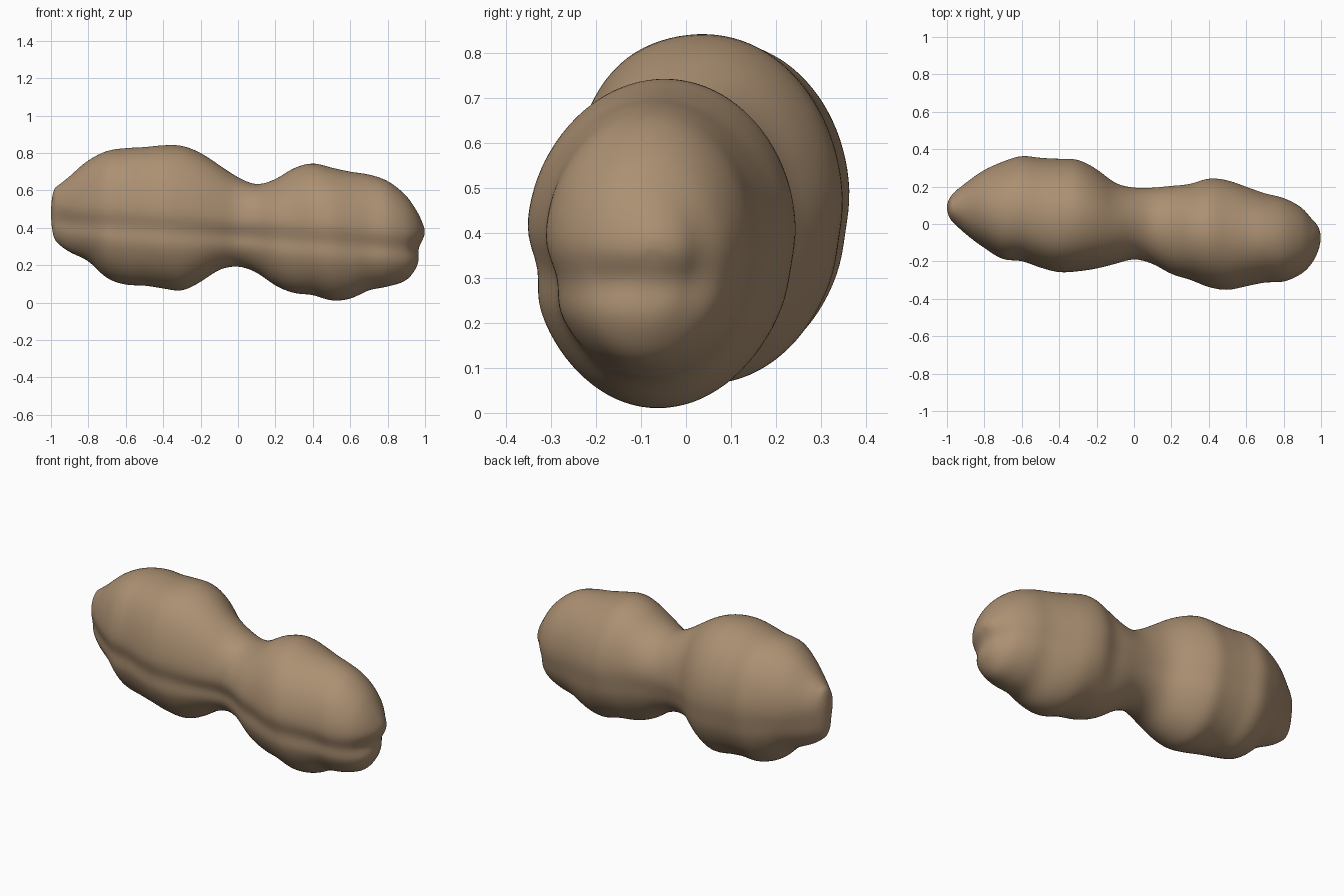
import bpy, bmesh, math

if "Cube" in bpy.data.objects:
    bpy.data.objects.remove(bpy.data.objects["Cube"])

# Stations along the body: x, top z, bottom z, front y, back y
STATIONS = [
    (-1, .48, .48, .09, .09), (-.985, .60, .35, .03, .14), (-.95, .635, .305, -.01, .18),
    (-.9, .675, .27, -.055, .22), (-.8, .76, .22, -.13, .29), (-.7, .81, .13, -.19, .335),
    (-.6, .825, .095, -.20, .365), (-.5, .83, .09, -.235, .355), (-.4, .84, .075, -.26, .35),
    (-.3, .838, .063, -.255, .345), (-.2, .80, .11, -.24, .295), (-.1, .735, .175, -.215, .22),
    (0, .67, .193, -.19, .195), (.1, .632, .16, -.215, .195), (.2, .66, .09, -.27, .205),
    (.3, .72, .05, -.30, .215), (.4, .745, .04, -.34, .245), (.5, .722, .01, -.355, .235),
    (.6, .70, .02, -.335, .20), (.7, .685, .065, -.315, .165), (.8, .65, .085, -.31, .14),
    (.9, .57, .12, -.265, .085), (.95, .50, .18, -.215, .03), (.985, .43, .27, -.15, -.01),
    (1, .37, .37, -.07, -.07)]
PARAM = [math.acos(-s[0]) for s in STATIONS]
RINGS, SEGS = 140, 96


def slope(i, k):
    a, b = max(i - 1, 0), min(i + 1, len(PARAM) - 1)
    return (STATIONS[b][k] - STATIONS[a][k]) / (PARAM[b] - PARAM[a])


def sample(t, k):
    """Smooth (Hermite) interpolation of station column k."""
    i = 0
    while i < len(PARAM) - 2 and t > PARAM[i + 1]:
        i += 1
    h = PARAM[i + 1] - PARAM[i]
    u = (t - PARAM[i]) / h
    return ((2*u**3 - 3*u**2 + 1) * STATIONS[i][k] + (u**3 - 2*u**2 + u) * h * slope(i, k)
            + (3*u**2 - 2*u**3) * STATIONS[i+1][k] + (u**3 - u**2) * h * slope(i+1, k))


def bump(v, centre, width):
    return math.exp(-((v - centre) / width) ** 2)


def ring_point(t, a):
    """Cross-section point: angle 0 = back, 90 = top, 180 = front, 270 = bottom."""
    x = -math.cos(t)
    top, bot, fr, bk = (sample(t, k) for k in range(1, 5))
    mid = min(max(.43 - .075 * x, bot + .35 * (top - bot)), top - .35 * (top - bot))
    yc = (fr + bk) / 2
    c, s = math.cos(a), math.sin(a)
    deg = math.degrees(a)
    # shallow seam under the widest line, strong at the front, faint at the back
    z_rel = s * ((top - mid) if s > 0 else (mid - bot))
    seam = .022 * bump(z_rel, -.075, .05) * (1 if c < 0 else .25) * abs(c)
    lip = 1 - seam / max(.12, (bk - fr) / 2)
    # fuller upper front shoulder on the large lobe
    full = 1 + .05 * bump(deg, 130, 25) * bump(x, -.5, .35)
    y = yc + c * (bk - fr) / 2 * lip * full
    z = mid + z_rel * full
    # end notch where the seam wraps round the small lobe
    x -= .025 * bump(z, .29, .05) * bump(x, 1, .08)
    return x, y, z


# Asteroid body: two lobes joined by a neck
bm = bmesh.new()
rings = []
for i in range(1, RINGS):
    t = math.pi * i / RINGS
    rings.append([bm.verts.new(ring_point(t, 2 * math.pi * j / SEGS)) for j in range(SEGS)])
for r0, r1 in zip(rings, rings[1:]):
    for j in range(SEGS):
        n = (j + 1) % SEGS
        bm.faces.new((r0[j], r0[n], r1[n], r1[j]))
for ring, s in ((rings[0], STATIONS[0]), (rings[-1], STATIONS[-1])):
    pole = bm.verts.new((s[0], s[3], s[1]))
    for j in range(SEGS):
        bm.faces.new((ring[j], ring[(j + 1) % SEGS], pole))
for _ in range(4):
    bmesh.ops.smooth_vert(bm, verts=bm.verts, factor=.5,
                          use_axis_x=True, use_axis_y=True, use_axis_z=True)
bmesh.ops.recalc_face_normals(bm, faces=bm.faces)
for f in bm.faces:
    f.smooth = True
mesh = bpy.data.meshes.new("asteroid_body")
bm.to_mesh(mesh)
bm.free()
body = bpy.data.objects.new("asteroid_body", mesh)
bpy.context.collection.objects.link(body)

# Brown rock colour
rock = bpy.data.materials.new("brown_rock")
rock.diffuse_color = (.41, .28, .17, 1)
rock.use_nodes = True
rock.node_tree.nodes["Principled BSDF"].inputs["Base Color"].default_value = rock.diffuse_color
mesh.materials.append(rock)
